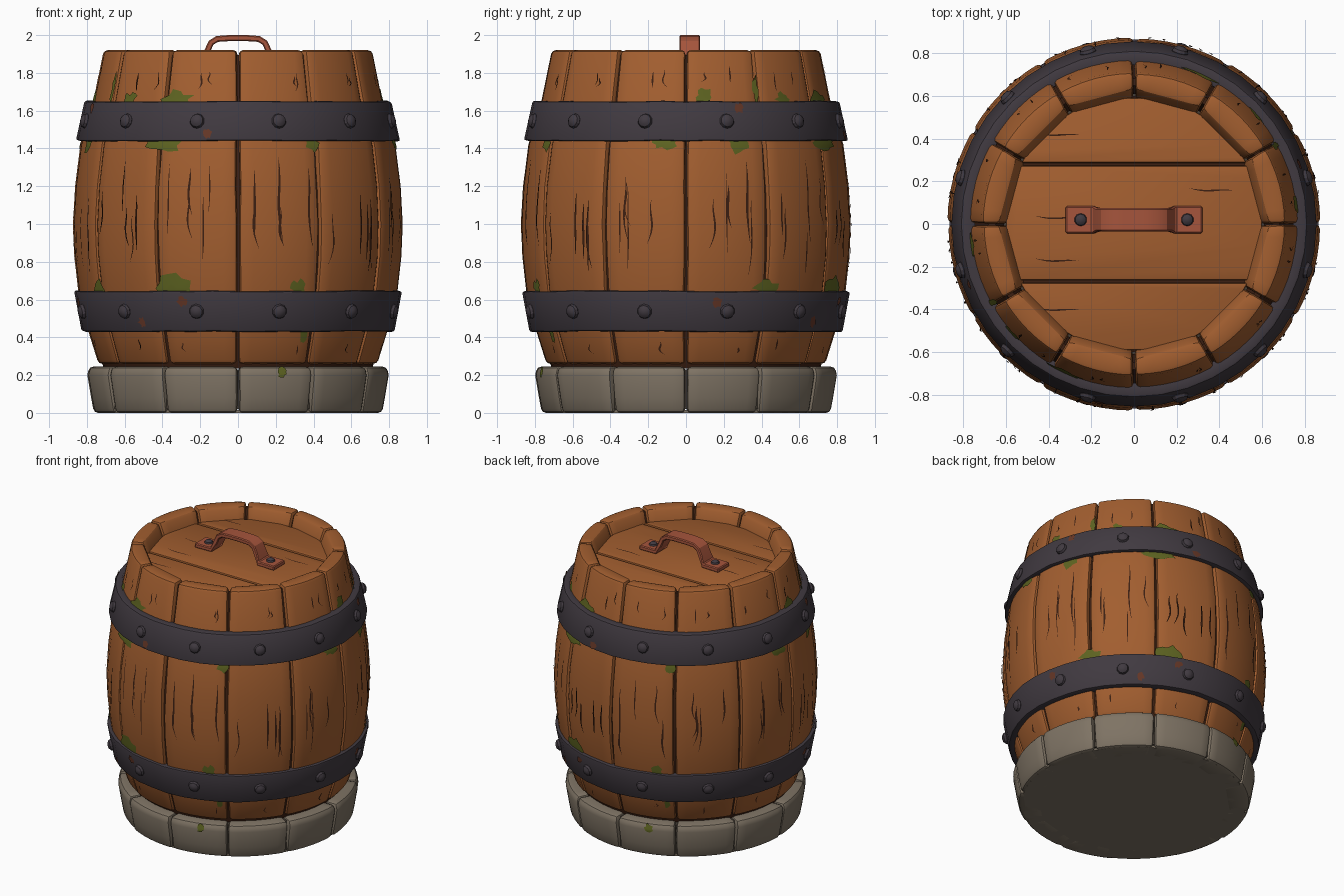
import bpy, bmesh, math, random
from mathutils import Matrix, Vector

random.seed(7)
cube = bpy.data.objects.get("Cube")
if cube:
    bpy.data.objects.remove(cube, do_unlink=True)


def material(name, rgb):
    m = bpy.data.materials.new(name)
    m.use_nodes = True
    colour = (*rgb, 1)
    m.diffuse_color = colour
    node = next(n for n in m.node_tree.nodes if n.type == 'BSDF_PRINCIPLED')
    node.inputs["Base Color"].default_value = colour
    node.inputs["Roughness"].default_value = 0.8
    return m


WOOD = material("warm wood", (0.36, 0.112, 0.029))
DARK = material("dark wood crack", (0.045, 0.014, 0.006))
IRON = material("dark iron", (0.052, 0.042, 0.052))
STONE = material("grey stone", (0.21, 0.172, 0.128))
STONE_DARK = material("dark stone joint", (0.06, 0.047, 0.035))
COPPER = material("copper", (0.38, 0.09, 0.045))
MOSS = material("green moss", (0.11, 0.125, 0.015))
RUST = material("brown rust", (0.13, 0.038, 0.02))

# Outer profiles as (radius, height)
BARREL = [(0.74, 0.26), (0.79, 0.42), (0.848, 0.65), (0.868, 0.83), (0.875, 1.0),
          (0.864, 1.2), (0.836, 1.42), (0.765, 1.66), (0.712, 1.92)]
BASE = [(0.765, 0), (0.78, 0.08), (0.8, 0.2), (0.79, 0.245)]
LOW_BAND = [(0.828, 0.43), (0.868, 0.645)]
HIGH_BAND = [(0.858, 1.44), (0.812, 1.65)]
LID_Z = 1.84


def radius_at(profile, z):
    for (r0, z0), (r1, z1) in zip(profile, profile[1:]):
        if z <= z1:
            return r0 + (r1 - r0) * max(0, (z - z0) / (z1 - z0))
    return profile[-1][0]


def finish(bm, name, mat, bevel=0, segments=2, solid=True):
    if solid:
        bmesh.ops.recalc_face_normals(bm, faces=bm.faces)
    if bevel:
        edges = [e for e in bm.edges if e.is_manifold and e.calc_face_angle() > 0.7]
        bmesh.ops.bevel(bm, geom=edges, offset=bevel, segments=segments,
                        profile=0.5, affect='EDGES', clamp_overlap=True)
    mesh = bpy.data.meshes.new(name)
    bm.to_mesh(mesh)
    bm.free()
    mesh.materials.append(mat)
    ob = bpy.data.objects.new(name, mesh)
    bpy.context.collection.objects.link(ob)
    bpy.ops.object.select_all(action='DESELECT')
    ob.select_set(True)
    bpy.context.view_layer.objects.active = ob
    bpy.ops.object.shade_smooth_by_angle(angle=math.radians(32))
    return ob


def sweep(bm, section, start=0, end=math.tau, steps=48, gap=0, rough=0):
    """Turn a closed section about z: a full ring, or a capped block with uneven sides."""
    ring = end - start > 6
    middle = (start + end) / 2
    shrink = random.uniform(0, rough)
    sides = [[gap * random.uniform(0.4, 1.4) for _ in section] for _ in range(2)]
    cols = []
    for s in range(steps if ring else steps + 1):
        col = []
        wobble = random.uniform(-rough, rough) if ring else 0
        for (r, z), g0, g1 in zip(section, *sides):
            a = start + g0 + (end - start - g0 - g1) * s / steps
            if not ring:
                r = r / math.cos(a - middle) if r < 0.65 else r - shrink
            col.append(bm.verts.new((r * math.cos(a), r * math.sin(a), z + wobble)))
        cols.append(col)
    n = len(section)
    for s in range(steps):
        a, b = cols[s], cols[(s + 1) % len(cols)]
        for i in range(n):
            j = (i + 1) % n
            bm.faces.new((a[i], b[i], b[j], a[j]))
    if not ring:
        bm.faces.new(cols[0])
        bm.faces.new(cols[-1])


def disc(name, mat, radius, z0, z1):
    bm = bmesh.new()
    bmesh.ops.create_cone(bm, cap_ends=True, segments=48, radius1=radius, radius2=radius,
                          depth=z1 - z0, matrix=Matrix.Translation((0, 0, (z0 + z1) / 2)))
    finish(bm, name, mat)


# Twelve staves and twelve base stones
def ring_of_blocks(name, mat, section, gap, rough, bevel):
    bm = bmesh.new()
    for k in range(12):
        sweep(bm, section, math.tau * k / 12, math.tau * (k + 1) / 12, 6, gap, rough)
    finish(bm, name, mat, bevel)


ring_of_blocks("staves", WOOD, BARREL + [(0.61, 1.92), (0.565, 1.8), (0.6, 0.26)],
               0.009, 0.006, 0.02)
ring_of_blocks("base_stones", STONE, BASE + [(0.6, 0.245), (0.6, 0)], 0.006, 0.008, 0.022)

# Dark cores that show in the joints
bm = bmesh.new()
sweep(bm, [(r - 0.03, z - 0.025) for r, z in BARREL]
      + [(0.65, 1.895), (0.61, 1.8), (0.62, 0.235)])
finish(bm, "stave_joints", DARK)
disc("base_joints", STONE_DARK, 0.75, 0.02, 0.23)
disc("base_bottom", STONE, 0.742, 0, 0.015)

# Recessed lid of three planks
disc("lid_joints", DARK, 0.6, 1.76, LID_Z - 0.025)
bm = bmesh.new()
for y0, y1 in ((-0.59, -0.277), (-0.263, 0.273), (0.287, 0.59)):
    ys = [y0 + (y1 - y0) * i / 10 for i in range(11)]
    right = [(math.sqrt(0.36 - y * y), y) for y in ys]
    outline = right + [(-x, y) for x, y in reversed(right)]
    face = bm.faces.new([bm.verts.new((x, y, LID_Z - 0.06)) for x, y in outline])
    made = bmesh.ops.extrude_face_region(bm, geom=[face])["geom"]
    bmesh.ops.translate(bm, vec=(0, 0, 0.06),
                        verts=[v for v in made if isinstance(v, bmesh.types.BMVert)])
finish(bm, "lid_planks", WOOD, 0.008)


# Iron bands with rivets
def rivet(bm, position, normal, size):
    turn = Vector(normal).to_track_quat('Z', 'Y').to_matrix().to_4x4()
    bmesh.ops.create_uvsphere(bm, u_segments=10, v_segments=6, radius=1,
                              matrix=Matrix.Translation(position) @ turn
                              @ Matrix.Diagonal((size, size, size * 0.72, 1)))


for name, band in (("lower", LOW_BAND), ("upper", HIGH_BAND)):
    (r0, z0), (r1, z1) = band
    bm = bmesh.new()
    sweep(bm, band + [(r1 - 0.07, z1), (r0 - 0.07, z0)], steps=40, rough=0.003)
    finish(bm, name + "_band", IRON, 0.012)
    bm = bmesh.new()
    for k in range(12):
        a = math.tau * (k + 0.5) / 12
        r = (r0 + r1) / 2
        c, s = math.cos(a), math.sin(a)
        rivet(bm, (r * c, r * s, (z0 + z1) / 2), (c, s, (r0 - r1) / (z1 - z0)), 0.04)
    finish(bm, name + "_rivets", IRON)

# Copper handle strap and its bolts
half = [(0.32, 1.872), (0.195, 1.872), (0.178, 1.92), (0.155, 1.97), (0.115, 1.995), (0.05, 2.0)]
path = [(-x, z) for x, z in half] + half[::-1]
bm = bmesh.new()
rows = []
for i, (x, z) in enumerate(path):
    before, after = path[max(i - 1, 0)], path[min(i + 1, len(path) - 1)]
    along = Vector((after[0] - before[0], 0, after[1] - before[1])).normalized()
    inner = Vector((x, 0, z)) - Vector((-along.z, 0, along.x)) * 0.032
    w = 0.064 if abs(x) > 0.19 else 0.054
    rows.append([bm.verts.new(p) for p in ((x, 0.02 - w, z), (x, 0.02 + w, z),
                                           (inner.x, 0.02 + w, inner.z),
                                           (inner.x, 0.02 - w, inner.z))])
for a, b in zip(rows, rows[1:]):
    for i in range(4):
        j = (i + 1) % 4
        bm.faces.new((a[i], b[i], b[j], a[j]))
bm.faces.new(rows[0])
bm.faces.new(rows[-1])
finish(bm, "handle", COPPER, 0.006, 1)
bm = bmesh.new()
for x in (-0.25, 0.25):
    rivet(bm, (x, 0.02, 1.872), (0, 0, 1), 0.03)
finish(bm, "handle_bolts", IRON)


# Painted details: thin sheets laid on a surface
def on_round(profile, lift=0.004):
    def place(u, v):
        r = radius_at(profile, v) + lift
        return (r * math.cos(u), r * math.sin(u), v)
    return place


def sliver(bm, u, v, length, width, place, lean=0):
    steps = 8
    pairs = []
    for i in range(steps + 1):
        t = i / steps
        w = width * math.sin(math.pi * (0.04 + 0.92 * t)) / 2
        mid = u + lean * (t - 0.5) + lean * 0.4 * math.sin(5 * t)
        pairs.append([bm.verts.new(place(mid + k * w, v + (t - 0.5) * length)) for k in (-1, 1)])
    for a, b in zip(pairs, pairs[1:]):
        bm.faces.new((a[0], a[1], b[1], b[0]))


def blotch(bm, u, v, wide, high, place):
    n = 14
    jag = [random.uniform(0.55, 1.15) for _ in range(n)]
    rings = [[bm.verts.new(place(u + f * jag[i] * wide * math.cos(math.tau * i / n),
                                 v + f * jag[i] * high * math.sin(math.tau * i / n)))
              for i in range(n)] for f in (0.33, 0.67, 1)]
    bm.faces.new(rings[0])
    for a, b in zip(rings, rings[1:]):
        for i in range(n):
            j = (i + 1) % n
            bm.faces.new((a[i], b[i], b[j], a[j]))


# Grain cracks on staves and lid
bm = bmesh.new()
wood = on_round(BARREL, 0.003)
for k in range(12):
    for low, high, count in ((0.72, 1.36, 5), (1.7, 1.85, 2), (0.3, 0.4, 1)):
        for _ in range(count):
            size = (high - low) * random.uniform(0.3, 0.7)
            sliver(bm, math.radians(30 * k + 15 + random.uniform(-11, 11)),
                   random.uniform(low + size / 2, high - size / 2), size,
                   random.uniform(0.008, 0.016), wood, random.uniform(-0.05, 0.05))
for y in (-0.42, -0.16, -0.03, 0.17, 0.4):
    sliver(bm, y, random.choice((-0.36, 0.36)), 0.2, 0.008,
           lambda u, v: (v, -u, LID_Z + 0.003), 0.015)
finish(bm, "grain_cracks", DARK, solid=False)

# Moss near the bands: (degrees, height, half width, half height), repeated behind
bm = bmesh.new()
for turn in (0, 180):
    for deg, z, wide, high in ((-115, 1.66, 0.14, 0.05), (-138, 1.66, 0.07, 0.04),
                               (-118, 1.43, 0.15, 0.05), (-62, 1.43, 0.05, 0.05),
                               (-114, 0.66, 0.12, 0.08), (-150, 0.66, 0.09, 0.05),
                               (-68, 0.66, 0.05, 0.05), (-64, 0.41, 0.03, 0.06),
                               (7, 1.67, 0.07, 0.05), (29, 1.71, 0.025, 0.1),
                               (-8, 1.43, 0.09, 0.04), (19, 1.43, 0.08, 0.06)):
        blotch(bm, math.radians(deg + turn), z, wide, high, wood)
    blotch(bm, math.radians(turn - 73), 0.215, 0.04, 0.03, on_round(BASE))
finish(bm, "moss_patches", MOSS, solid=False)

# Rust on the bands
bm = bmesh.new()
for turn in (0, 180):
    for deg, z, band in ((-101, 1.475, HIGH_BAND), (20, 1.615, HIGH_BAND),
                         (-110, 0.59, LOW_BAND), (11, 0.585, LOW_BAND), (53, 0.48, LOW_BAND)):
        blotch(bm, math.radians(deg + turn), z, 0.035, 0.03, on_round(band))
finish(bm, "rust_patches", RUST, solid=False)
